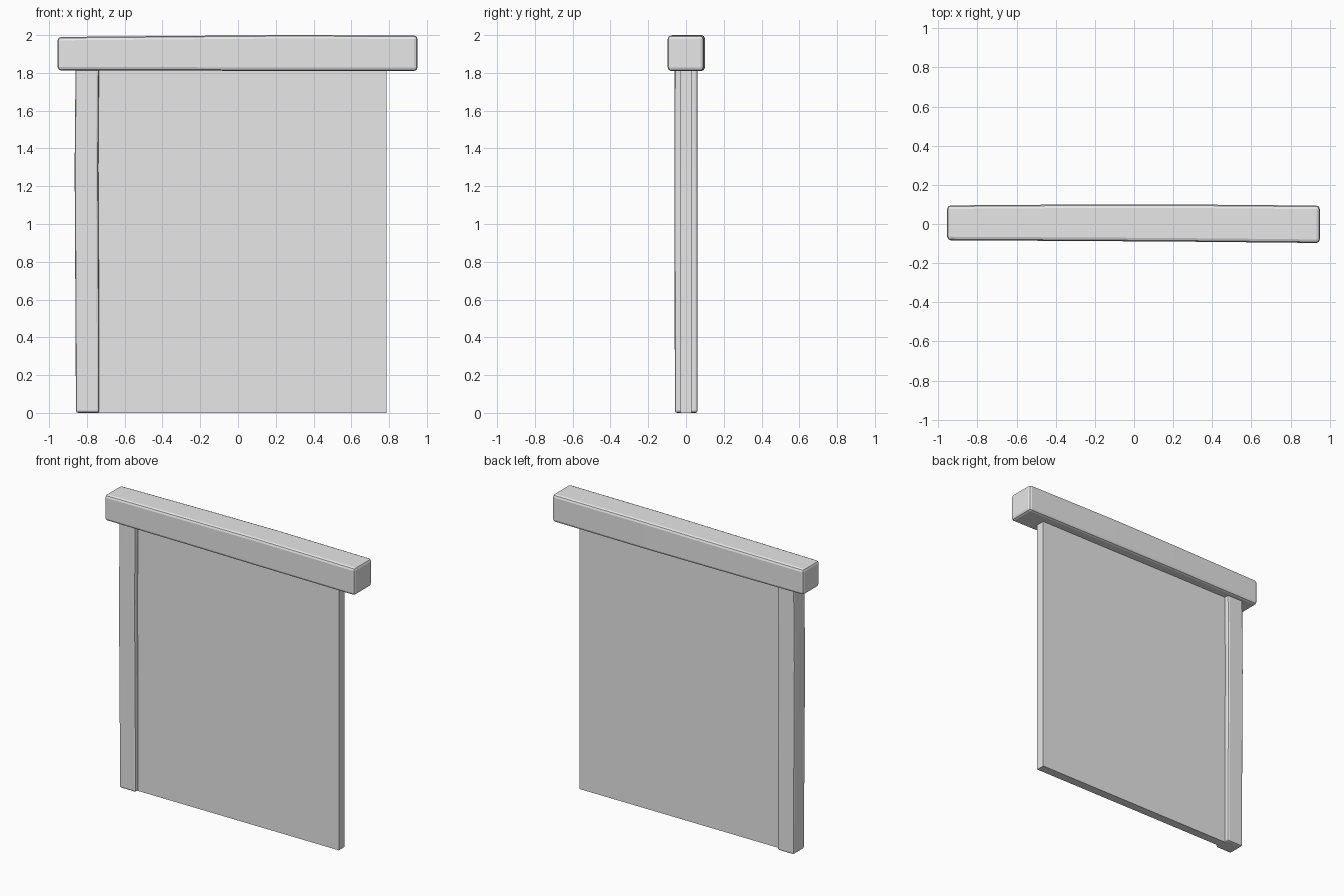
import bpy
import bmesh
from mathutils import Vector

if "Cube" in bpy.data.objects:
    bpy.data.objects.remove(bpy.data.objects["Cube"], do_unlink=True)

grey = bpy.data.materials.new("plain_grey")
grey.use_nodes = True
colour = (0.8, 0.8, 0.8, 1)
grey.diffuse_color = colour
grey.node_tree.nodes["Principled BSDF"].inputs["Base Color"].default_value = colour


def make_bar(name, sections, place, bevel=0):
    """Loft rectangles (position, u0, u1, v0, v1) along an axis."""
    bm = bmesh.new()
    rings = []
    for pos, u0, u1, v0, v1 in sections:
        corners = [(u0, v0), (u1, v0), (u1, v1), (u0, v1)]
        rings.append([bm.verts.new(place(pos, u, v)) for u, v in corners])
    for a, b in zip(rings, rings[1:]):
        for i in range(4):
            j = (i + 1) % 4
            bm.faces.new((a[i], a[j], b[j], b[i]))
    bm.faces.new(rings[0])
    bm.faces.new(rings[-1])
    bmesh.ops.recalc_face_normals(bm, faces=bm.faces)
    mesh = bpy.data.meshes.new(name)
    bm.to_mesh(mesh)
    bm.free()
    mesh.materials.append(grey)
    obj = bpy.data.objects.new(name, mesh)
    bpy.context.collection.objects.link(obj)
    if bevel:
        mod = obj.modifiers.new("worn_edges", "BEVEL")
        mod.width = bevel
        mod.segments = 2
        mod.limit_method = "ANGLE"
    return obj


def along_x(pos, u, v):
    return Vector((pos, u, v))


def along_z(pos, u, v):
    return Vector((u, v, pos))


# Hand-hewn beam across the top
make_bar("top_beam", [
    (-0.955, -0.083, 0.095, 1.813, 1.99),
    (-0.25, -0.087, 0.1, 1.812, 1.996),
    (0.24, -0.09, 0.1, 1.81, 2.0),
    (0.95, -0.097, 0.094, 1.81, 1.998),
], along_x, 0.018)

# Slightly crooked post on one side
make_bar("side_post", [
    (0, -0.858, -0.735, -0.059, 0.062),
    (0.6, -0.861, -0.736, -0.06, 0.062),
    (1.3, -0.865, -0.74, -0.062, 0.062),
    (1.83, -0.86, -0.736, -0.06, 0.062),
], along_z, 0.012)

# Flat wall panel
make_bar("wall_panel", [
    (0, -0.785, 0.785, -0.03, 0.03),
    (1.85, -0.785, 0.785, -0.03, 0.03),
], along_z)
